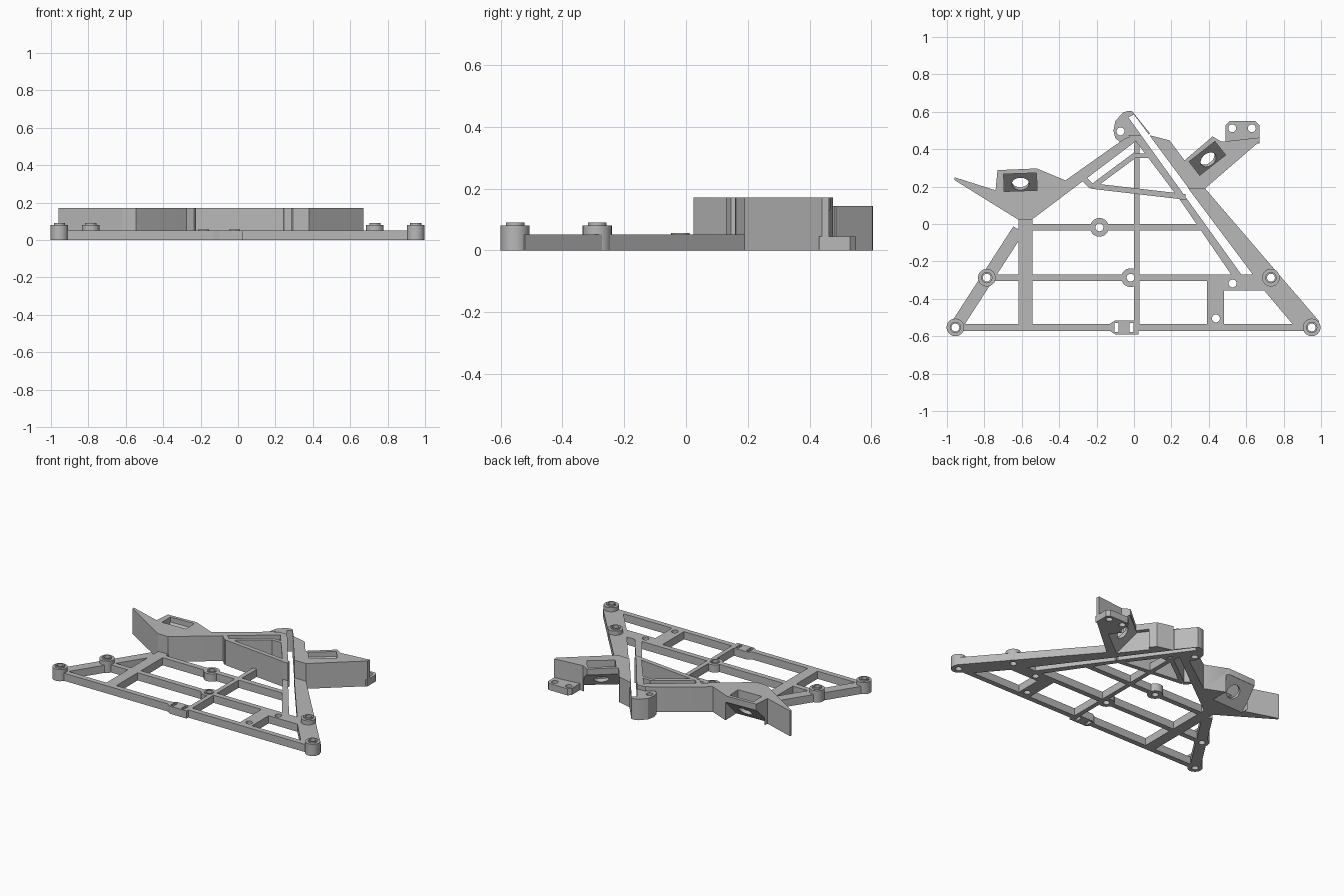
import bpy, bmesh, math
from mathutils import Matrix, Vector

cube = bpy.data.objects.get("Cube")
if cube:
    bpy.data.objects.remove(cube, do_unlink=True)

grey = bpy.data.materials.new("light_grey_plastic")
grey.use_nodes = True
colour = (0.48, 0.48, 0.48, 1)
grey.diffuse_color = colour
grey.node_tree.nodes["Principled BSDF"].inputs["Base Color"].default_value = colour

LOW, TALL, TAB, APEX = 0.052, 0.172, 0.045, 0.143
parts = []


def solid(name, outline, bottom, top, matrix=Matrix(), keep=True):
    """Extrude a flat outline between two heights."""
    bm = bmesh.new()
    face = bm.faces.new([bm.verts.new((x, y, bottom)) for x, y in outline])
    grown = bmesh.ops.extrude_face_region(bm, geom=[face])["geom"]
    moved = [v for v in grown if isinstance(v, bmesh.types.BMVert)]
    bmesh.ops.translate(bm, verts=moved, vec=(0, 0, top - bottom))
    bmesh.ops.recalc_face_normals(bm, faces=bm.faces)
    bm.transform(matrix)
    mesh = bpy.data.meshes.new(name)
    bm.to_mesh(mesh)
    bm.free()
    mesh.materials.append(grey)
    obj = bpy.data.objects.new(name, mesh)
    bpy.context.scene.collection.objects.link(obj)
    if keep:
        parts.append(obj)
    else:
        obj.hide_render = True
    return obj


def disc(x, y, radius, count=32):
    turns = [math.tau * i / count for i in range(count)]
    return [(x + radius * math.cos(t), y + radius * math.sin(t)) for t in turns]


def box(x, y, width, depth):
    w, d = width / 2, depth / 2
    return [(x - w, y - d), (x + w, y - d), (x + w, y + d), (x - w, y + d)]


def bar(name, start, end, width, top=LOW):
    a, b = Vector(start), Vector(end)
    side = (b - a).normalized().orthogonal() * width / 2
    return solid(name, [a + side, b + side, b - side, a - side], 0, top)


def carve(obj, cutter):
    mod = obj.modifiers.new("carve", "BOOLEAN")
    mod.operation, mod.solver, mod.object = "DIFFERENCE", "EXACT", cutter
    graph = bpy.context.evaluated_depsgraph_get()
    mesh = bpy.data.meshes.new_from_object(obj.evaluated_get(graph))
    obj.modifiers.clear()
    obj.data = mesh


# Flat lattice frame
bar("front_bar", (-0.95, -0.553), (0.95, -0.553), 0.036)
bar("middle_bar", (-0.78, -0.287), (0.65, -0.287), 0.036)
bar("upper_bar", (-0.56, -0.018), (0.37, -0.018), 0.036)
bar("left_post", (-0.58, 0.03), (-0.58, -0.57), 0.075)
bar("center_rib", (0.015, 0.46), (0.015, -0.57), 0.03)
bar("left_diagonal", (-0.955, -0.553), (-0.617, -0.03), 0.066)
solid("right_diagonal", [(0.29, 0.19), (0.38, 0.19), (0.99, -0.52), (0.96, -0.57),
                         (0.86, -0.55), (0.7, -0.36), (0.623, -0.254)], 0, LOW)
solid("slot_side_strip", [(0.245, 0.13), (0.286, 0.13), (0.57, -0.265),
                          (0.57, -0.3), (0.54, -0.3)], 0, LOW)
solid("mounting_plate", [(0.39, -0.27), (0.64, -0.27), (0.71, -0.355),
                         (0.48, -0.355), (0.48, -0.55), (0.39, -0.55)], 0, LOW)
solid("cable_clip", [(-0.14, -0.54), (-0.1, -0.515), (0.025, -0.515),
                     (0.025, -0.59), (-0.1, -0.59), (-0.14, -0.565)], 0, LOW)

# Tall walls and the braced triangle behind the frame
left_wing = solid("left_wing", [
    (-0.96, 0.25), (-0.74, 0.18), (-0.73, 0.288), (-0.52, 0.297), (-0.366, 0.233),
    (-0.05, 0.457), (0, 0.475), (0.025, 0.46), (0, 0.435), (-0.545, 0.024),
    (-0.62, 0.024), (-0.96, 0.235)], 0, TALL)
right_wing = solid("right_wing", [
    (0.082, 0.475), (0.19, 0.447), (0.27, 0.34), (0.42, 0.468), (0.468, 0.44),
    (0.67, 0.462), (0.67, 0.44), (0.38, 0.19), (0.293, 0.19)], 0, TALL)
solid("tall_slot_wall", [(-0.03, 0.475), (0, 0.455), (0.245, 0.13), (0.286, 0.13),
                         (0.038, 0.475)], 0, TALL)
bar("brace_front", (-0.225, 0.203), (0.275, 0.145), 0.03, TALL)
bar("brace_corner", (-0.265, 0.24), (-0.225, 0.2), 0.03, TALL)
bar("brace_side", (-0.215, 0.205), (0.01, 0.372), 0.028, TALL)
bar("brace_back", (0, 0.365), (0.085, 0.365), 0.024, TALL)

# Rounded rear post and the low tab on the right wing
apex = solid("rear_post", [
    (-0.06, 0.595), (-0.03, 0.605), (-0.01, 0.603), (0.085, 0.485), (0.04, 0.44),
    (-0.04, 0.44), (-0.075, 0.437), (-0.1, 0.46), (-0.11, 0.5), (-0.1, 0.55)], 0, APEX)
solid("right_wing_tab", [(0.49, 0.43), (0.67, 0.43), (0.67, 0.53), (0.65, 0.55),
                         (0.51, 0.55), (0.49, 0.53)], 0, TAB)

# Raised and flush screw bosses
raised = [(-0.955, -0.553), (0.95, -0.553), (-0.787, -0.287), (0.732, -0.287)]
flush = [(-0.185, -0.018), (-0.018, -0.287)]
for x, y in raised:
    solid("screw_boss", disc(x, y, 0.047), 0, 0.08)
    solid("boss_collar", disc(x, y, 0.03), 0.07, 0.09)
for x, y in flush:
    solid("flush_boss", disc(x, y, 0.05), 0, LOW)
    solid("flush_collar", disc(x, y, 0.03), 0.04, LOW + 0.004)

# Screw holes and clip slots, cut through every part they cross
plain_holes = [(0.527, -0.318), (0.438, -0.505), (0.525, 0.512), (0.63, 0.512), (-0.072, 0.495)]
outlines = [disc(x, y, 0.021) for x, y in raised + flush + plain_holes]
outlines += [box(x, -0.553, 0.022, 0.048) for x in (-0.094, -0.013)]
for outline in outlines:
    cutter = solid("hole_cutter", outline, -0.1, 0.3, keep=False)
    xs, ys = zip(*outline)
    for part in parts:
        px, py = zip(*[v.co.xy for v in part.data.vertices])
        if min(px) < max(xs) and max(px) > min(xs) and min(py) < max(ys) and max(py) > min(ys):
            carve(part, cutter)
    bpy.data.objects.remove(cutter)

# Long slot running down from the rear post
slot = solid("slot_cutter", [(-0.03, 0.57), (0, 0.585), (0.623, -0.254), (0.57, -0.265)],
             -0.1, 0.3, keep=False)
carve(apex, slot)
bpy.data.objects.remove(slot)

# Sensor pockets: sloped rear underside, open top and a round hole through the floor
under = [(0.08, 0.13), (0, 0.13), (-0.13, 0), (-0.13, -0.05), (0.08, -0.05)]
pocket = [(-0.022, 0.2), (-0.022, 0.138), (-0.115, 0.045), (-0.115, 0.2)]
for wing, x, y, angle in ((left_wing, -0.61, 0.292, 2), (right_wing, 0.35, 0.405, 38)):
    a = math.radians(angle)
    frame = Matrix(((-math.sin(a), 0, math.cos(a), x),
                    (math.cos(a), 0, math.sin(a), y),
                    (0, 1, 0, 0), (0, 0, 0, 1)))
    tilt = Vector((-1, 1, 0)).to_track_quat("Z", "Y").to_matrix().to_4x4()
    drill = frame @ Matrix.Translation((-0.07, 0.075, 0)) @ tilt
    cutters = [solid("underside_cutter", under, -0.13, 0.11, frame, False),
               solid("pocket_cutter", pocket, -0.088, 0.088, frame, False),
               solid("sensor_cutter", disc(0, 0, 0.046), -0.05, 0.035, drill, False)]
    for cutter in cutters:
        carve(wing, cutter)
        bpy.data.objects.remove(cutter)

# Smooth the round walls, keep corners crisp
bpy.ops.object.select_all(action="DESELECT")
for part in parts:
    part.select_set(True)
bpy.context.view_layer.objects.active = parts[0]
bpy.ops.object.shade_smooth_by_angle(angle=math.radians(30))
